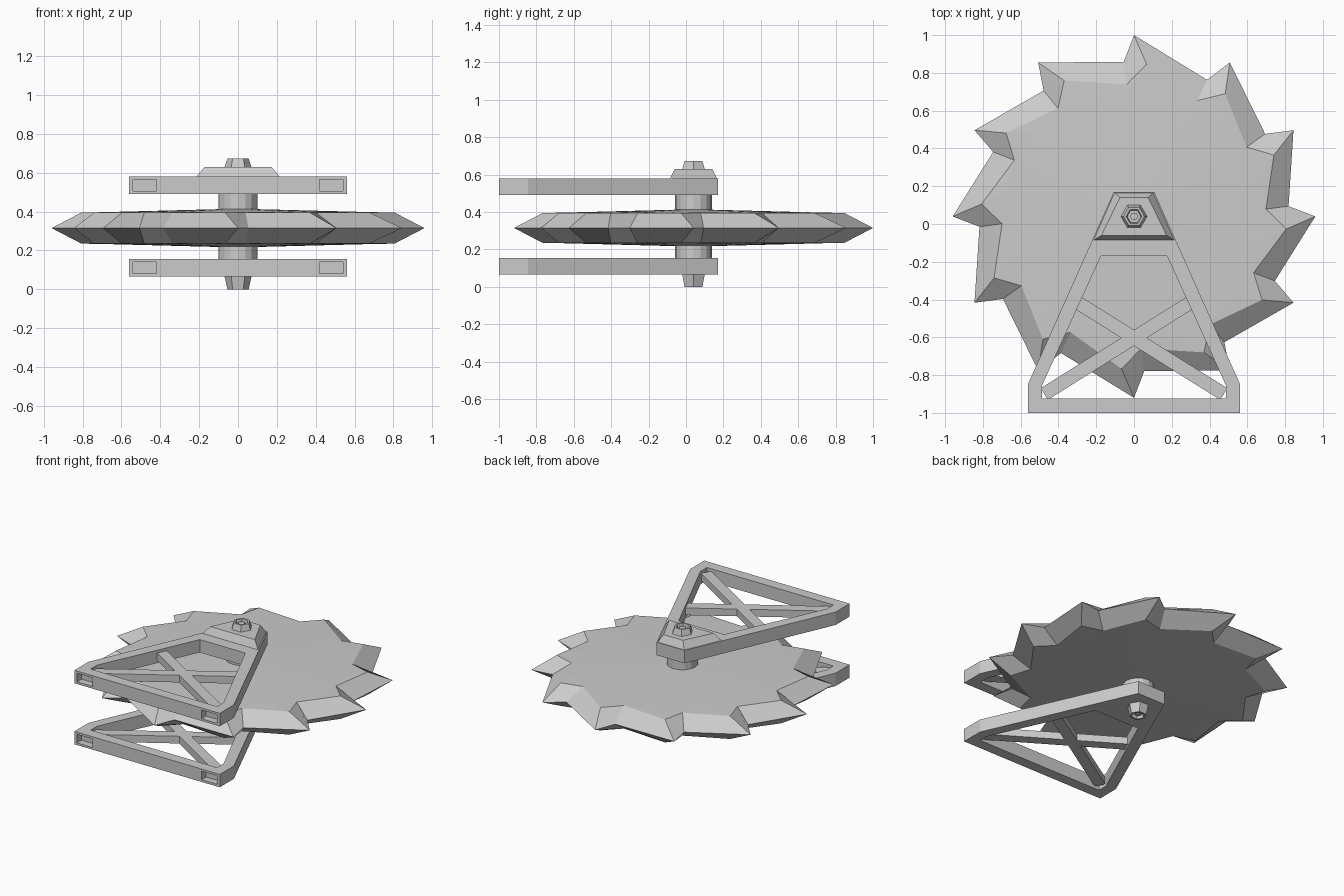
import bpy, bmesh
from math import cos, sin, radians, pi, hypot, atan2

if "Cube" in bpy.data.objects:
    bpy.data.objects.remove(bpy.data.objects["Cube"])

CY, MID = 0.04, 0.315      # axle position in y, blade mid-plane height


def make(name, verts, faces):
    me = bpy.data.meshes.new(name)
    me.from_pydata(verts, [], faces)
    bm = bmesh.new()
    bm.from_mesh(me)
    bmesh.ops.recalc_face_normals(bm, faces=bm.faces)
    bm.to_mesh(me)
    bm.free()
    ob = bpy.data.objects.new(name, me)
    bpy.context.collection.objects.link(ob)
    return ob


def bridge(a, b, n):
    return [(a + i, a + (i + 1) % n, b + (i + 1) % n, b + i) for i in range(n)]


def lathe(name, profile, n):
    """Rings of (radius, z) around the axle, closed with flat ends."""
    verts = [(r * cos(2 * pi * i / n), CY + r * sin(2 * pi * i / n), z)
             for r, z in profile for i in range(n)]
    faces = [f for k in range(len(profile) - 1) for f in bridge(k * n, (k + 1) * n, n)]
    last = (len(profile) - 1) * n
    faces += [tuple(range(n)), tuple(range(last, last + n))]
    return make(name, verts, faces)


def loft(name, low, high, z0, z1):
    n = len(low)
    verts = [(x, y, z0) for x, y in low] + [(x, y, z1) for x, y in high]
    return make(name, verts, bridge(0, n, n) + [tuple(range(n)), tuple(range(n, 2 * n))])


# Saw blade: 12 raked teeth with bevelled flanks and shallow domed sides
quarter = [0, 28.4, 58.1]
angles = quarter + [90] + [180 - a for a in quarter[::-1]]
angles += [360 - a for a in angles[-2:0:-1]]


def polar(r, a, z):
    return (r * cos(radians(a)), CY + r * sin(radians(a)), z)


rim, top, crease = [], [], []
for a in angles:
    rim += [polar(0.96, a, MID), polar(0.82, a + 3.8, MID)]
    top += [polar(0.809, a - 4.7, 0.395), polar(0.70, a + 3.2, 0.395)]
    crease += [polar(0.69, a - 11, 0.397), polar(0.69, a + 3.2, 0.397)]
N = len(rim)
flip = lambda ring: [(x, y, 2 * MID - z) for x, y, z in ring]
verts = rim + top + crease + flip(top) + flip(crease)
verts += [(0, CY, 0.415), (0, CY, 2 * MID - 0.415)]
faces = []
for ring, centre in ((1, 5 * N), (3, 5 * N + 1)):
    faces += bridge(0, ring * N, N) + bridge(ring * N, (ring + 1) * N, N)
    faces += [((ring + 1) * N + i, (ring + 1) * N + (i + 1) % N, centre) for i in range(N)]
make("saw_blade", verts, faces)

# Axle through the blade
lathe("axle", [(0.10, 0.15), (0.10, 0.50)], 16)

# Hexagonal bolts with a socket in each end
bolt = [(0.07, 0.0), (0.055, 0.045), (0.042, 0.045), (0.036, 0.02), (0.022, 0.02), (0.022, 0.035)]
lathe("upper_bolt", [(r, 0.627 + z) for r, z in bolt], 6)
lathe("lower_bolt", [(0.07, 0.07)] + [(r, 0.045 - z * 1.0) for r, z in bolt[1:]], 6)

# Raised boss on the upper arm
loft("axle_boss",
     [(-0.222, -0.09), (0.222, -0.09), (0.107, 0.17), (-0.107, 0.17)],
     [(-0.172, -0.06), (0.172, -0.06), (0.075, 0.14), (-0.075, 0.14)], 0.57, 0.63)

# Two A-shaped arms with crossed braces and end pockets
OUTER = [(-0.56, -1), (0.56, -1), (0.56, -0.845), (0.107, 0.17), (-0.107, 0.17), (-0.56, -0.845)]
INNER = [(-0.487, -0.925), (0.487, -0.925), (0.487, -0.855),
         (0.175, -0.17), (-0.175, -0.17), (-0.487, -0.855)]


def brace(name, p, q, w, z0, z1):
    dx, dy = q[0] - p[0], q[1] - p[1]
    k = w / 2 / hypot(dx, dy)
    nx, ny = -dy * k, dx * k
    return loft(name, *[[(p[0] + nx, p[1] + ny), (q[0] + nx, q[1] + ny),
                         (q[0] - nx, q[1] - ny), (p[0] - nx, p[1] - ny)]] * 2, z0, z1)


def arm(name, z0, z1):
    v = [(x, y, z) for z in (z0, z1) for loop in (OUTER, INNER) for x, y in loop]
    ob = make(name, v, bridge(0, 6, 6) + bridge(12, 18, 6) + bridge(0, 12, 6) + bridge(6, 18, 6))
    for s in (-1, 1):
        x0, x1 = sorted((s * 0.42, s * 0.54))
        box = [(x0, -1.1), (x1, -1.1), (x1, -0.95), (x0, -0.95)]
        cut = loft(name + "_pocket_cutter", box, box, z0 + 0.015, z1 - 0.015)
        cut.hide_render = True
        cut.hide_viewport = True
        mod = ob.modifiers.new("pocket", 'BOOLEAN')
        mod.operation, mod.solver, mod.object = 'DIFFERENCE', 'EXACT', cut
        brace(name + "_brace", (-s * 0.475, -0.90), (s * 0.305, -0.412), 0.072,
              z0 + 0.02, z1 - 0.02)


arm("upper_arm", 0.49, 0.58)
arm("lower_arm", 0.065, 0.155)
